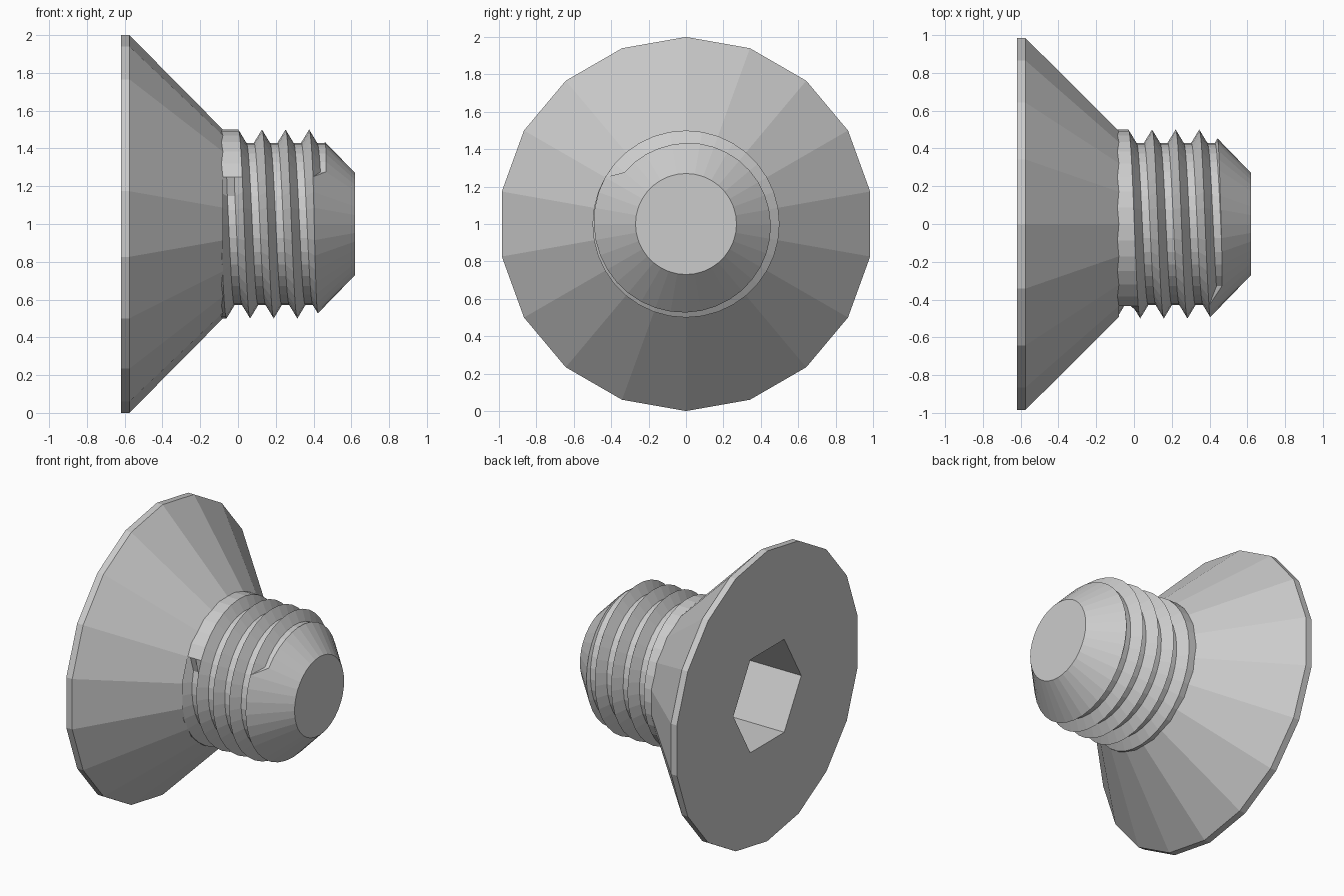
import bpy
import bmesh
from math import sin, cos, radians, tau

cube = bpy.data.objects.get("Cube")
if cube:
    bpy.data.objects.remove(cube, do_unlink=True)

# Single steel colour
steel = bpy.data.materials.new("light_grey_steel")
steel.use_nodes = True
steel.diffuse_color = (0.6, 0.6, 0.6, 1)
steel.node_tree.nodes["Principled BSDF"].inputs["Base Color"].default_value = (0.6, 0.6, 0.6, 1)

BACK, RIM, NECK, TIP = -0.62, -0.575, -0.08, 0.62
CREST, ROOT, TIP_R, PITCH = 0.5, 0.43, 0.27, 0.125


def polar(x, r, a):
    """Point around the screw axis, which lies along x at height 1."""
    return (x, r * cos(a), 1 + r * sin(a))


def ring(bm, x, r, sides, start=0.0):
    return [bm.verts.new(polar(x, r, start + tau * i / sides)) for i in range(sides)]


def skirt(bm, a, b):
    for i in range(len(a)):
        j = (i + 1) % len(a)
        bm.faces.new((a[i], a[j], b[j], b[i]))


def loop_edges(bm, verts):
    return [bm.edges.get((verts[i - 1], verts[i])) for i in range(len(verts))]


def finish(bm, name):
    bmesh.ops.recalc_face_normals(bm, faces=bm.faces)
    mesh = bpy.data.meshes.new(name)
    bm.to_mesh(mesh)
    bm.free()
    mesh.materials.append(steel)
    obj = bpy.data.objects.new(name, mesh)
    bpy.context.collection.objects.link(obj)


# Countersunk head with a hexagonal socket
bm = bmesh.new()
top = radians(90)
back = ring(bm, BACK, 1.0, 18, top)
rim = ring(bm, RIM, 1.0, 18, top)
neck = ring(bm, NECK, CREST, 18, top)
skirt(bm, back, rim)
skirt(bm, rim, neck)
mouth = ring(bm, BACK, 0.37, 6)
floor = ring(bm, BACK + 0.5, 0.37, 6)
skirt(bm, mouth, floor)
bm.faces.new(floor)
bmesh.ops.triangle_fill(bm, use_beauty=True, use_dissolve=False, normal=(-1, 0, 0),
                        edges=loop_edges(bm, back) + loop_edges(bm, mouth))
finish(bm, "countersunk_head")


# Threaded shank: each column is a groove profile cut off by the tip cone
def cone(x):
    return TIP_R + (TIP - x) * 1.03


def column(t):
    pts = [(NECK - 0.02, CREST)]
    for n in range(5):
        mid = -0.04 + PITCH * (t + n)
        depth = CREST if t == 0 and n == 0 else ROOT
        for dx, r in ((-PITCH / 2, CREST), (-0.02, depth), (0.02, depth)):
            pts.append((max(mid + dx, NECK - 0.02), r))
    pts.append((mid + PITCH / 2, CREST))
    out = [pts[0]]
    for (x0, r0), (x1, r1) in zip(pts, pts[1:]):
        over0, over1 = r0 - cone(x0), r1 - cone(x1)
        if over1 > 0:
            f = -over0 / (over1 - over0)
            cut = (x0 + (x1 - x0) * f, r0 + (r1 - r0) * f)
            out += [cut] * (len(pts) - len(out))
            break
        out.append((x1, r1))
    return out + [(TIP, TIP_R)]


SEGMENTS = 36
bm = bmesh.new()
columns = []
for j in range(SEGMENTS + 1):
    angle = radians(150) + tau * j / SEGMENTS
    columns.append([bm.verts.new(polar(x, r, angle)) for x, r in column(j / SEGMENTS)])
for a, b in zip(columns, columns[1:]):
    for i in range(len(a) - 1):
        bm.faces.new((a[i], b[i], b[i + 1], a[i + 1]))
bm.faces.new([c[-1] for c in columns[:-1]])
bmesh.ops.remove_doubles(bm, verts=bm.verts, dist=0.0005)
bmesh.ops.dissolve_degenerate(bm, edges=bm.edges, dist=0.0002)
finish(bm, "threaded_shank")
